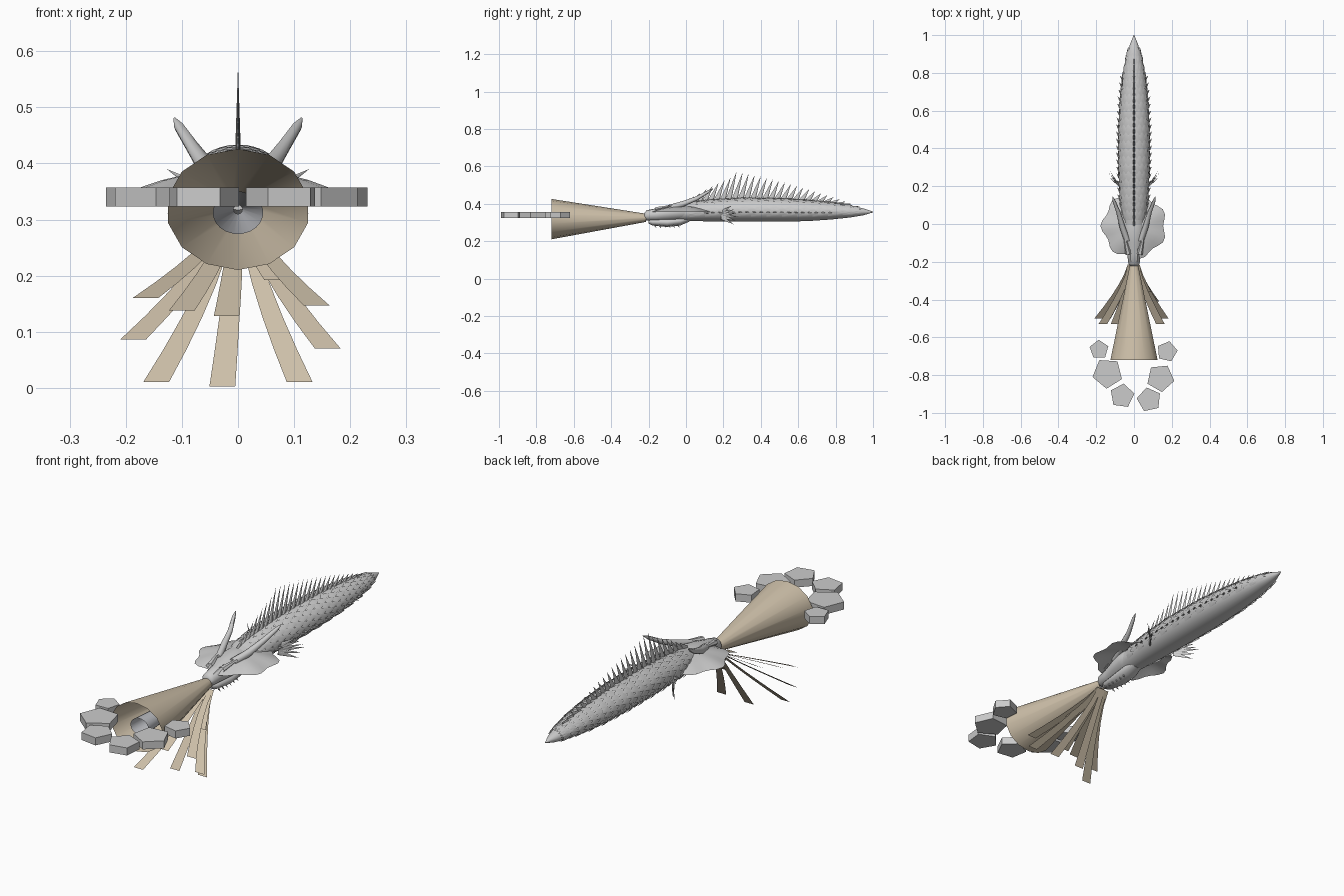
import bpy, bmesh, math
from mathutils import Vector

if "Cube" in bpy.data.objects:
    bpy.data.objects.remove(bpy.data.objects["Cube"])


def material(name, rgb):
    m = bpy.data.materials.new(name)
    m.use_nodes = True
    m.diffuse_color = (*rgb, 1)
    m.node_tree.nodes["Principled BSDF"].inputs["Base Color"].default_value = (*rgb, 1)
    return m


GREY = material("scale grey", (0.6, 0.6, 0.6))
TAN = material("pale tan", (0.62, 0.53, 0.4))
STEEL = material("cool grey", (0.52, 0.53, 0.56))


def finish(name, bm, mat, smooth=None):
    me = bpy.data.meshes.new(name)
    bm.to_mesh(me)
    bm.free()
    me.materials.append(mat)
    ob = bpy.data.objects.new(name, me)
    bpy.context.collection.objects.link(ob)
    if smooth:
        bpy.ops.object.select_all(action="DESELECT")
        bpy.context.view_layer.objects.active = ob
        ob.select_set(True)
        bpy.ops.object.shade_smooth_by_angle(angle=math.radians(smooth))
    return ob


def skin(bm, rings, caps=True):
    """Join rings of points into a tube."""
    vs = [[bm.verts.new(p) for p in r] for r in rings]
    n = len(vs[0])
    for a, b in zip(vs, vs[1:]):
        for i in range(n):
            bm.faces.new((a[i], a[(i + 1) % n], b[(i + 1) % n], b[i]))
    if caps:
        bm.faces.new(vs[0][::-1])
        bm.faces.new(vs[-1])


def oval(y, z, rx, rz, n):
    return [Vector((rx * math.cos(t), y, z + rz * math.sin(t)))
            for t in (math.tau * (i + 0.5) / n for i in range(n))]


def loft(name, sections, mat, n=24, caps=True, smooth=50):
    bm = bmesh.new()
    skin(bm, [oval(*s, n) for s in sections], caps)
    bmesh.ops.recalc_face_normals(bm, faces=bm.faces)
    return finish(name, bm, mat, smooth)


def spike(bm, base, tip, width, thick, side=Vector((0, 1, 0)), n=6):
    """Pointed spine with an oval base, widest along side."""
    base, tip = Vector(base), Vector(tip)
    d = (tip - base).normalized()
    u = (side - d * side.dot(d)).normalized()
    w = d.cross(u)
    ring = [base + u * width * math.cos(math.tau * i / n) + w * thick * math.sin(math.tau * i / n)
            for i in range(n)]
    vs = [bm.verts.new(p) for p in ring]
    top = bm.verts.new(tip)
    for i in range(n):
        bm.faces.new((vs[i], vs[(i + 1) % n], top))


# Long tapering body: y, centre height, half width, half height
BODY = [(-0.08, .345, .045, .04), (0, .355, .058, .048), (.12, .362, .072, .056),
        (.3, .366, .08, .062), (.5, .365, .08, .061), (.65, .362, .072, .055),
        (.78, .36, .058, .044), (.88, .358, .041, .031), (.95, .357, .022, .018),
        (1, .356, .002, .002)]
loft("body", BODY, GREY)


def on_body(y, a, lift=0.0):
    for p, q in zip(BODY, BODY[1:]):
        if y <= q[0]:
            t = (y - p[0]) / (q[0] - p[0])
            _, z, rx, rz = (u + (v - u) * t for u, v in zip(p, q))
            break
    return Vector(((rx + lift) * math.cos(a), y, z + (rz + lift) * math.sin(a)))


# Overlapping scales over the back and flanks
SHIELD = [(0, -1, 0), (.55, -1, .6), (.85, -.6, .9), (1, 0, 1), (.85, .6, .9), (.55, 1, .6), (0, 1, 0)]
bm = bmesh.new()
for row in range(22):
    y = 0.02 + row * 0.041
    for col in range(12):
        a = math.radians(-22 + 20.4 * (col + 0.5 * (row % 2)))
        pts = [on_body(y + 0.056 * u, a + math.radians(10) * v, 0.001 + 0.005 * h)
               for u, v, h in SHIELD]
        mid = bm.verts.new(on_body(y + 0.03, a, 0.006))
        vs = [bm.verts.new(p) for p in pts]
        for i in range(len(vs)):
            bm.faces.new((mid, vs[(i + 1) % len(vs)], vs[i]))
finish("scales", bm, GREY, 40)

# Small thorns along each flank
bm = bmesh.new()
for i in range(19):
    y = 0.1 + i * 0.037
    for a in (math.radians(-8), math.radians(188)):
        p = on_body(y, a)
        out = math.copysign(0.016, p.x)
        spike(bm, p, p + Vector((out, 0.02, -0.004)), 0.008, 0.004, n=4)
finish("flank_thorns", bm, GREY)

# Dorsal fin: backward leaning spines joined by a low web
bm = bmesh.new()
for i in range(27):
    t = i / 26
    y = 0.0 + 0.84 * t
    height = 0.045 + 0.115 * math.sin(math.pi * min(1, t * 2.2) / 2) if t < .25 else 0.16 * (1 - (t - .25) / .8) + 0.003
    base = on_body(y, math.pi / 2, -0.008)
    spike(bm, base, base + Vector((0, 0.045, height)), 0.016, 0.006)
finish("dorsal_spines", bm, GREY)

# Head, snout and lower jaw
loft("head", [(-.222, .335, .02, .018), (-.21, .338, .03, .028), (-.16, .342, .036, .034),
              (-.1, .35, .05, .042), (-.04, .356, .06, .046), (.03, .358, .055, .044),
              (.08, .36, .03, .03)], GREY)
loft("lower_jaw", [(-.2, .305, .012, .01), (-.18, .302, .026, .018), (-.1, .3, .038, .024),
                   (-.03, .308, .04, .024), (.02, .325, .03, .02)], GREY, 16)

# Brows, snout ridge, cheek barbs and horns, mirrored
for side, s in (("left", 1), ("right", -1)):
    bm = bmesh.new()
    spike(bm, (s * .03, -.16, .372), (s * .06, -.02, .402), .016, .012, Vector((1, 0, 0)))
    spike(bm, (s * .012, -.2, .358), (s * .02, -.08, .392), .01, .008, Vector((1, 0, 0)))
    finish(side + "_brow", bm, GREY)

    bm = bmesh.new()
    path = [(.035, -.09, .378, .017), (.06, -.02, .398, .016), (.082, .06, .43, .012),
            (.105, .12, .465, .009), (.113, .145, .48, .002)]
    skin(bm, [[Vector((s * (x + r * math.cos(k * math.tau / 8)), y, z + r * math.sin(k * math.tau / 8)))
               for k in range(8)] for x, y, z, r in path])
    bmesh.ops.recalc_face_normals(bm, faces=bm.faces)
    finish(side + "_horn", bm, GREY, 50)

    # Pectoral fin: a hand of spread spines
    bm = bmesh.new()
    for k in range(6):
        tip = (s * (.135 - .004 * abs(k - 2)), .285 - .014 * abs(k - 3), .39 - .02 * k)
        spike(bm, (s * .068, .19, .355 - .006 * k), tip, .011, .004, Vector((0, 0, 1)))
    finish(side + "_fin", bm, GREY)

    bm = bmesh.new()
    for k in range(6):
        y = -.17 + k * .025
        spike(bm, (s * .022, y, .288), (s * .026, y + .012, .27), .005, .004, n=4)
    finish(side + "_jaw_barbs", bm, GREY)

# Wavy neck frill, a shallow umbrella
bm = bmesh.new()
N = 36
rings = []
for f, z in ((.25, .388), (.5, .382), (.78, .37), (1, .356)):
    ring = []
    for i in range(N):
        a = math.tau * i / N
        r = .166 * f * (1 + .07 * f * math.cos(7 * a + math.pi))
        ring.append(Vector((r * math.cos(a), -.01 + r * math.sin(a), z)))
    rings.append(ring)
skin(bm, rings, False)
finish("frill", bm, GREY, 60)

# Flared breath cone, with a narrow core inside
loft("breath_cone", [(-.72, .318, .128, .108), (-.215, .325, .022, .022)], TAN, 14, False)
loft("breath_core", [(-.7, .312, .045, .038), (-.222, .318, .008, .008)], STEEL, 20, False)

# Ring of five-sided stones: x, y, radius, turn in degrees
STONES = [(-.185, -.665, .052, 20), (-.14, -.79, .082, 50), (-.063, -.91, .066, 10),
          (.08, -.93, .066, 30), (.14, -.815, .075, 60), (.175, -.675, .056, 5)]
for i, (x, y, r, turn) in enumerate(STONES):
    bm = bmesh.new()
    skin(bm, [[Vector((x + r * math.cos(math.radians(turn + 72 * k)),
                       y + r * math.sin(math.radians(turn + 72 * k)), z)) for k in range(5)]
              for z in (.323, .357)])
    finish("stone_%d" % (i + 1), bm, GREY)

# Ribbons fanning down from the mouth: end x, y, z
ENDS = [(-.165, -.53, .16), (-.187, -.5, .086), (-.146, -.5, .01), (-.1, -.53, .138),
        (-.028, -.41, .002), (-.02, -.5, .128), (.11, -.41, .01), (.16, -.5, .07),
        (.14, -.53, .147), (.07, -.36, .192)]
for i, end in enumerate(ENDS):
    bm = bmesh.new()
    start = Vector((end[0] * .12, -.215, .3))
    prev = None
    for k in range(6):
        t = k / 5
        p = start.lerp(Vector(end), t)
        p.x = start.x + (end[0] - start.x) * t ** 1.35
        w = .011 + .012 * t
        pair = [bm.verts.new(p + Vector((s * w, 0, 0))) for s in (-1, 1)]
        if prev:
            bm.faces.new((prev[0], prev[1], pair[1], pair[0]))
        prev = pair
    bmesh.ops.recalc_face_normals(bm, faces=bm.faces)
    finish("ribbon_%d" % (i + 1), bm, TAN)
